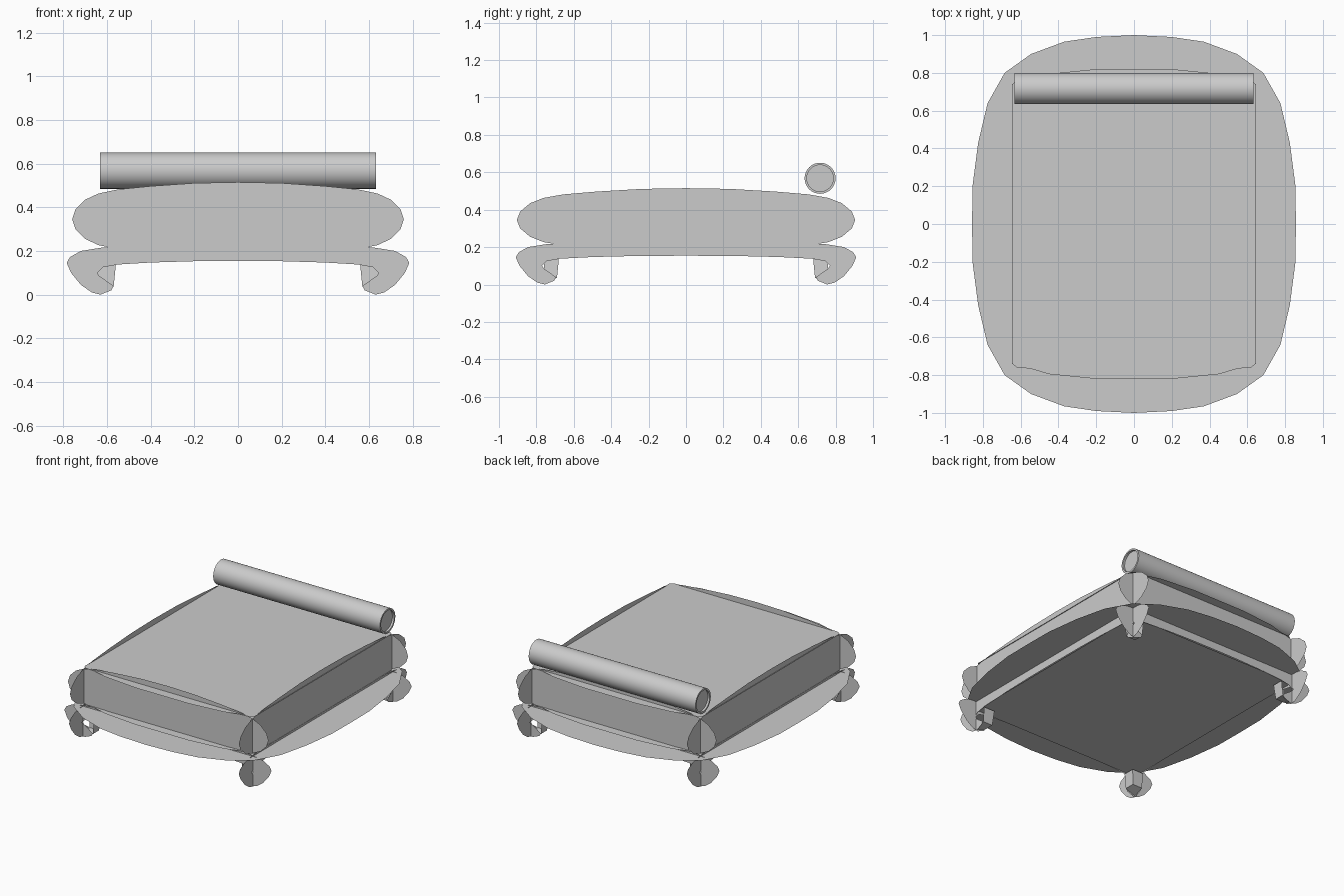
import bpy, bmesh, math

cube = bpy.data.objects.get("Cube")
if cube:
    bpy.data.objects.remove(cube, do_unlink=True)

mat = bpy.data.materials.new("plain_grey")
mat.use_nodes = True
GREY = (0.6, 0.6, 0.6, 1)
mat.diffuse_color = GREY
mat.node_tree.nodes["Principled BSDF"].inputs["Base Color"].default_value = GREY


def finish(name, bm):
    mesh = bpy.data.meshes.new(name)
    bm.to_mesh(mesh)
    bm.free()
    mesh.materials.append(mat)
    ob = bpy.data.objects.new(name, mesh)
    bpy.context.collection.objects.link(ob)
    return ob


def panel(name, outline, place, outward):
    """One flat sheet; place maps outline points into space."""
    bm = bmesh.new()
    face = bm.faces.new([bm.verts.new(place(a, b)) for a, b in outline])
    face.normal_update()
    if sum(n * o for n, o in zip(face.normal, outward)) < 0:
        face.normal_flip()
    return finish(name, bm)


def mirror_x(half):
    """Close a half outline running from the middle line to the middle line."""
    return half + [(-a, b) for a, b in reversed(half) if abs(a) > 1e-6]


def mirror_xy(quarter):
    return mirror_x(quarter + [(a, -b) for a, b in reversed(quarter) if b > 1e-6])


def sheet(name, outline, z, up):
    panel(name, outline, lambda a, b: (a, b, z), (0, 0, up))


def four_panels(name, outline, x, y, stretch):
    """Front, back and side panels that cross at the corners."""
    for s, end, side in ((-1, "front", "right"), (1, "back", "left")):
        panel(end + "_" + name, outline, lambda a, b: (a, s * y, b), (0, s, 0))
        panel(side + "_" + name, outline, lambda a, b: (s * x, stretch(a), b), (s, 0, 0))


# Cushion: puffed panels with rounded corner fins, closed by flat sheets
MID = 0.345
rise = [(0, 0.17), (0.2, 0.166), (0.4, 0.152), (0.55, 0.137), (0.64, 0.118),
        (0.7, 0.09), (0.745, 0.045), (0.76, 0)]
puff = [(a, b + MID) for a, b in mirror_xy(rise)]
four_panels("cushion_panel", puff, 0.64, 0.755, lambda a: a * 1.19)
pad = mirror_xy([(0, 0.82), (0.2, 0.82), (0.45, 0.795), (0.55, 0.765), (0.62, 0.76),
                 (0.645, 0.74), (0.645, 0)])
sheet("cushion_top", pad, 0.474, 1)
sheet("cushion_bottom", pad, 0.222, -1)

# Base: arched panels ending in hooked legs
hook = [(0, 0.235), (0.2, 0.233), (0.4, 0.226), (0.62, 0.216), (0.72, 0.2), (0.77, 0.172),
        (0.785, 0.145), (0.765, 0.1), (0.72, 0.045), (0.67, 0.01), (0.63, 0), (0.58, 0.02),
        (0.57, 0.04), (0.635, 0.085), (0.645, 0.1), (0.62, 0.125), (0.55, 0.138),
        (0.4, 0.147), (0.2, 0.153), (0, 0.154)]
four_panels("base_panel", mirror_x(hook), 0.643, 0.758,
            lambda a: a + math.copysign(0.125 * min(abs(a) / 0.5, 1), a))

# Wide bowed platform and flat underside
platform = mirror_xy([(0, 1), (0.2, 0.99), (0.37, 0.965), (0.545, 0.9), (0.685, 0.8),
                      (0.775, 0.64), (0.825, 0.43), (0.855, 0.2), (0.857, 0)])
sheet("platform", platform, 0.207, 1)
sheet("underside", mirror_xy([(0, 0.757), (0.642, 0.757), (0.642, 0)]), 0.147, -1)

# Feet: inner faces and sole of each hooked leg
for sx in (-1, 1):
    for sy in (-1, 1):
        name = ("front_" if sy < 0 else "back_") + ("left" if sx > 0 else "right")
        bm = bmesh.new()
        low = [bm.verts.new((sx * a, sy * b, c)) for a, b, c in
               ((0.643, 0.758, 0.008), (0.57, 0.758, 0.035),
                (0.57, 0.69, 0.035), (0.643, 0.69, 0.035))]
        top = [bm.verts.new((sx * a, sy * b, 0.135)) for a, b in
               ((0.56, 0.758), (0.56, 0.68), (0.643, 0.68))]
        bm.faces.new(low)
        bm.faces.new((low[1], top[0], top[1], low[2]))
        bm.faces.new((low[2], top[1], top[2], low[3]))
        bmesh.ops.recalc_face_normals(bm, faces=bm.faces)
        finish(name + "_foot", bm)

# Bolster: long roll with sunken end discs
bm = bmesh.new()
rings = []
for x, r in ((-0.618, 0.071), (-0.632, 0.071), (-0.632, 0.083),
             (0.632, 0.083), (0.632, 0.071), (0.618, 0.071)):
    rings.append([bm.verts.new((x, 0.717 + r * math.cos(t * math.tau / 32),
                                0.568 + r * math.sin(t * math.tau / 32))) for t in range(32)])
for p, q in zip(rings, rings[1:]):
    for i in range(32):
        j = (i + 1) % 32
        bm.faces.new((p[i], p[j], q[j], q[i]))
bm.faces.new(rings[0])
bm.faces.new(rings[-1])
bmesh.ops.recalc_face_normals(bm, faces=bm.faces)
bolster = finish("bolster", bm)
bpy.ops.object.select_all(action="DESELECT")
bolster.select_set(True)
bpy.context.view_layer.objects.active = bolster
bpy.ops.object.shade_smooth_by_angle(angle=math.radians(30))
